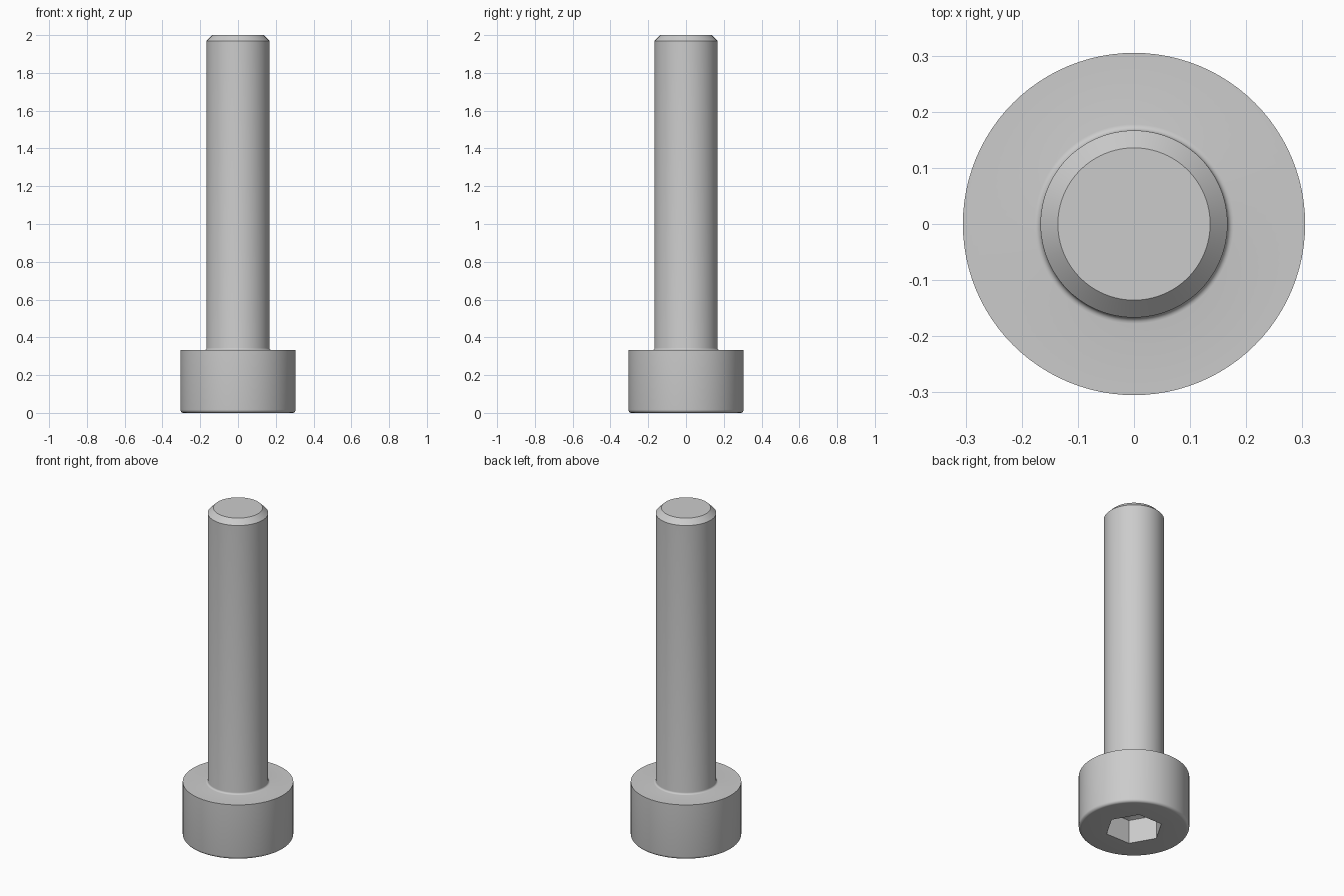
import bpy, bmesh, math

if "Cube" in bpy.data.objects:
    bpy.data.objects.remove(bpy.data.objects["Cube"])

SEG = 96
HEAD_R, HEAD_H = 0.305, 0.333
SHANK_R, LENGTH = 0.1667, 2.0
EDGE, FILLET, CHAMFER = 0.017, 0.011, 0.031
APOTHEM, DEPTH = 0.139, 0.145      # hex socket


def hex_radius(a):
    # polar radius of a hexagon with corners on the x axis
    return APOTHEM / math.cos((a % (math.pi / 3)) - math.pi / 6)


def arc(cx, cz, r, a0, a1, n=5):
    return [(cx + r * math.cos(math.radians(a0 + (a1 - a0) * i / n)),
             cz + r * math.sin(math.radians(a0 + (a1 - a0) * i / n))) for i in range(n + 1)]


# Profile from socket floor, round the head, up the shank; None = hexagonal ring
profile = [(None, DEPTH), (None, 0.0)]
profile += arc(HEAD_R - EDGE, EDGE, EDGE, -90, 0)
profile += [(HEAD_R, HEAD_H)]
profile += arc(SHANK_R + FILLET, HEAD_H + FILLET, FILLET, 270, 180)
profile += [(SHANK_R, LENGTH - CHAMFER), (SHANK_R - CHAMFER, LENGTH)]

bm = bmesh.new()
rings = []
for r, z in profile:
    ring = []
    for i in range(SEG):
        a = 2 * math.pi * i / SEG
        rad = hex_radius(a) if r is None else r
        ring.append(bm.verts.new((rad * math.cos(a), rad * math.sin(a), z)))
    rings.append(ring)
for lo, hi in zip(rings, rings[1:]):
    for i in range(SEG):
        j = (i + 1) % SEG
        bm.faces.new((lo[i], lo[j], hi[j], hi[i]))

# Shank tip and shallow conical socket floor
bm.faces.new(rings[-1])
apex = bm.verts.new((0, 0, DEPTH + 0.05))
for i in range(SEG):
    bm.faces.new((rings[0][(i + 1) % SEG], rings[0][i], apex))
bmesh.ops.recalc_face_normals(bm, faces=bm.faces)

mesh = bpy.data.meshes.new("cap_screw")
bm.to_mesh(mesh)
bm.free()
screw = bpy.data.objects.new("cap_screw", mesh)
bpy.context.collection.objects.link(screw)

steel = bpy.data.materials.new("steel_grey")
steel.diffuse_color = (0.6, 0.6, 0.6, 1)
steel.use_nodes = True
steel.node_tree.nodes["Principled BSDF"].inputs["Base Color"].default_value = steel.diffuse_color
mesh.materials.append(steel)

bpy.context.view_layer.objects.active = screw
screw.select_set(True)
bpy.ops.object.shade_smooth_by_angle(angle=math.radians(30))
